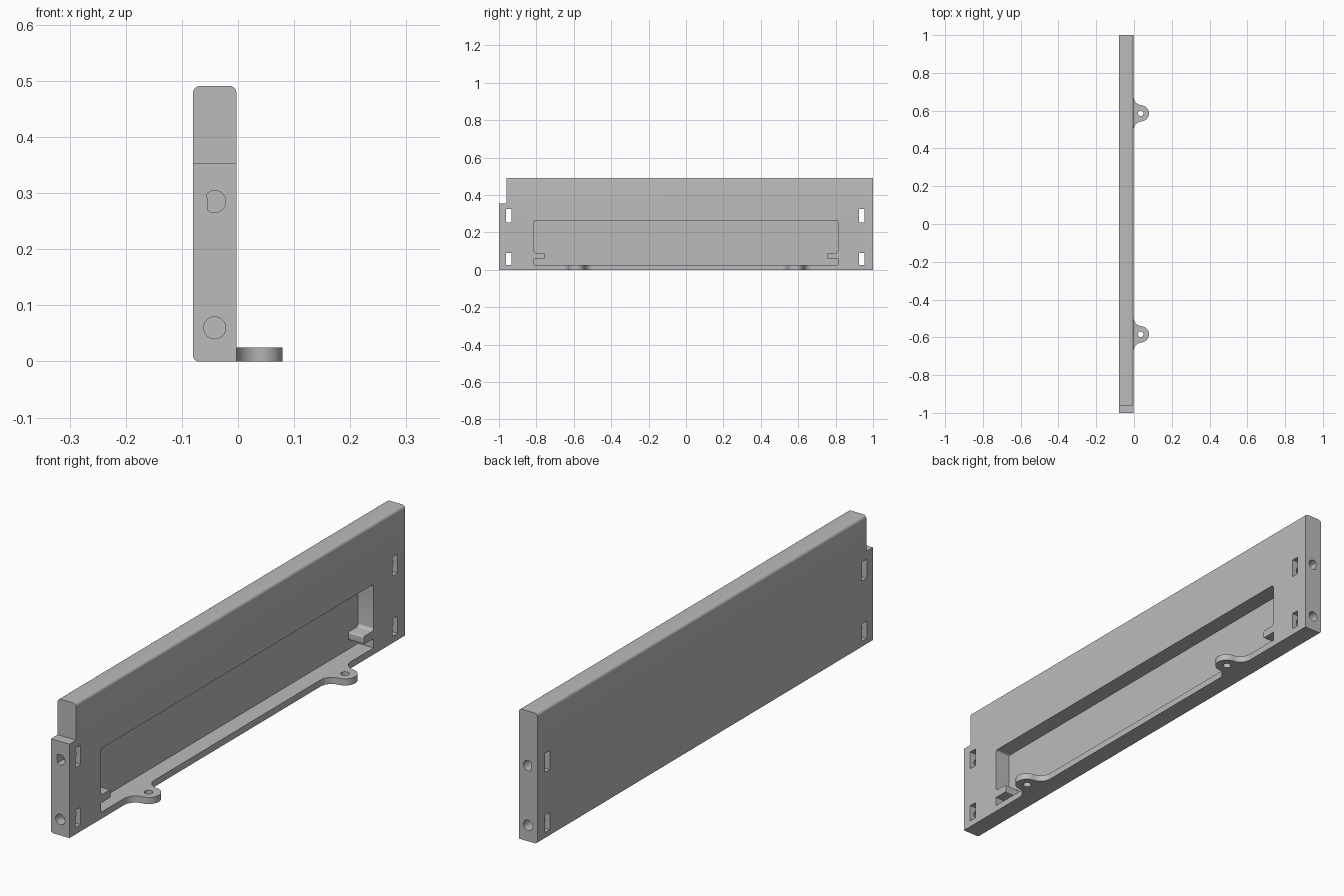
import bpy, bmesh
from math import cos, sin, pi, radians, atan2
from mathutils import Vector

cube = bpy.data.objects.get("Cube")
if cube:
    bpy.data.objects.remove(cube, do_unlink=True)

grey = bpy.data.materials.new("plain grey")
grey.use_nodes = True
grey.diffuse_color = (0.5, 0.5, 0.5, 1)
grey.node_tree.nodes["Principled BSDF"].inputs["Base Color"].default_value = (0.5, 0.5, 0.5, 1)

PLACE = {
    "x": lambda a, b, d: (d, a, b),
    "y": lambda a, b, d: (a, d, b),
    "z": lambda a, b, d: (a, b, d),
}


def prism(name, outline, axis, low, high):
    """Extrude a flat outline along one axis."""
    bm = bmesh.new()
    place = PLACE[axis]
    face = bm.faces.new([bm.verts.new(place(a, b, low)) for a, b in outline])
    grown = bmesh.ops.extrude_face_region(bm, geom=[face])["geom"]
    shift = Vector(place(0, 0, high - low))
    bmesh.ops.translate(bm, vec=shift, verts=[v for v in grown if isinstance(v, bmesh.types.BMVert)])
    bmesh.ops.recalc_face_normals(bm, faces=bm.faces)
    mesh = bpy.data.meshes.new(name)
    bm.to_mesh(mesh)
    bm.free()
    mesh.materials.append(grey)
    obj = bpy.data.objects.new(name, mesh)
    bpy.context.collection.objects.link(obj)
    return obj


def rounded(corners, steps=6):
    """Outline of right-angled corners (a, b, radius)."""
    pts = [Vector(c[:2]) for c in corners]
    out = []
    for i, (p, c) in enumerate(zip(pts, corners)):
        r = c[2]
        if r == 0:
            out.append(p)
            continue
        d1 = (pts[i - 1] - p).normalized()
        d2 = (pts[(i + 1) % len(pts)] - p).normalized()
        centre = p + r * (d1 + d2)
        for k in range(steps + 1):
            t = pi / 2 * k / steps
            out.append(centre - r * (d2 * cos(t) + d1 * sin(t)))
    return out


def arc(a, b, r, start, end, steps=24):
    return [(a + r * cos(start + (end - start) * k / steps),
             b + r * sin(start + (end - start) * k / steps)) for k in range(steps + 1)]


def box(a0, a1, b0, b1):
    return [(a0, b0), (a1, b0), (a1, b1), (a0, b1)]


def cut(target, cutter):
    mod = target.modifiers.new("cut", 'BOOLEAN')
    mod.operation, mod.solver, mod.object = 'DIFFERENCE', 'EXACT', cutter
    bpy.context.view_layer.objects.active = target
    bpy.ops.object.modifier_apply(modifier=mod.name)
    bpy.data.objects.remove(cutter, do_unlink=True)


def smooth(obj):
    bpy.ops.object.select_all(action='DESELECT')
    obj.select_set(True)
    bpy.context.view_layer.objects.active = obj
    bpy.ops.object.shade_smooth_by_angle(angle=radians(30))


# Long upright panel with rounded top and outer bottom edge
BACK, FACE, TOP = -0.08, -0.003, 0.491
section = rounded([(BACK, 0, 0.01), (FACE, 0, 0), (FACE, TOP, 0.012), (BACK, TOP, 0.012)])
panel = prism("panel", section, "y", -1, 1)

# Step at the front upper corner
cut(panel, prism("step_cutter", box(-1.1, -0.96, 0.354, 0.6), "x", -0.2, 0.1))

# Shallow tray recess with a small tab at each end
half = [(0.812, 0.265, 0.01), (0.812, 0.09, 0.012), (0.754, 0.09, 0.006),
        (0.754, 0.06, 0.004), (0.812, 0.06, 0), (0.812, 0.025, 0)]
recess = half + [(-y, z, r) for y, z, r in reversed(half)]
cut(panel, prism("recess_cutter", rounded(recess), "x", -0.067, 0.05))

# Through slots and screw holes at both ends
HOLE_X, HOLE_R = -0.0415, 0.0196
for y0, y1 in ((-0.963, -0.933), (0.925, 0.955)):
    for z0, z1 in ((0.025, 0.091), (0.252, 0.324)):
        cut(panel, prism("slot_cutter", box(y0, y1, z0, z1), "x", -0.2, 0.1))
for side in (-1, 1):
    flat_hole = arc(HOLE_X, 0.285, HOLE_R, radians(-126), radians(135))
    round_hole = arc(HOLE_X, 0.06, HOLE_R, 0, 2 * pi)[:-1]
    for outline, depth in ((flat_hole, 0.87), (round_hole, 0.82)):
        ends = sorted((side * depth, side * 1.1))
        cut(panel, prism("hole_cutter", outline, "y", *ends))
smooth(panel)

# Mounting ears flared into the panel face
EAR_X, EAR_R, FLARE = 0.036, 0.043, 0.09
gap = EAR_X - FACE
fillet = (gap ** 2 + FLARE ** 2 - EAR_R ** 2) / (2 * (gap + EAR_R))
lean = atan2(FLARE, FACE + fillet - EAR_X)
for name, y in (("front_ear", -0.584), ("back_ear", 0.586)):
    outline = (arc(FACE + fillet, y - FLARE, fillet, pi, pi - lean, 12)
               + arc(EAR_X, y, EAR_R, -lean, lean)[1:-1]
               + arc(FACE + fillet, y + FLARE, fillet, pi + lean, pi, 12))
    ear = prism(name, outline, "z", 0, 0.025)
    cut(ear, prism("ear_hole_cutter", arc(EAR_X, y, 0.015, 0, 2 * pi)[:-1], "z", -0.1, 0.1))
    smooth(ear)
